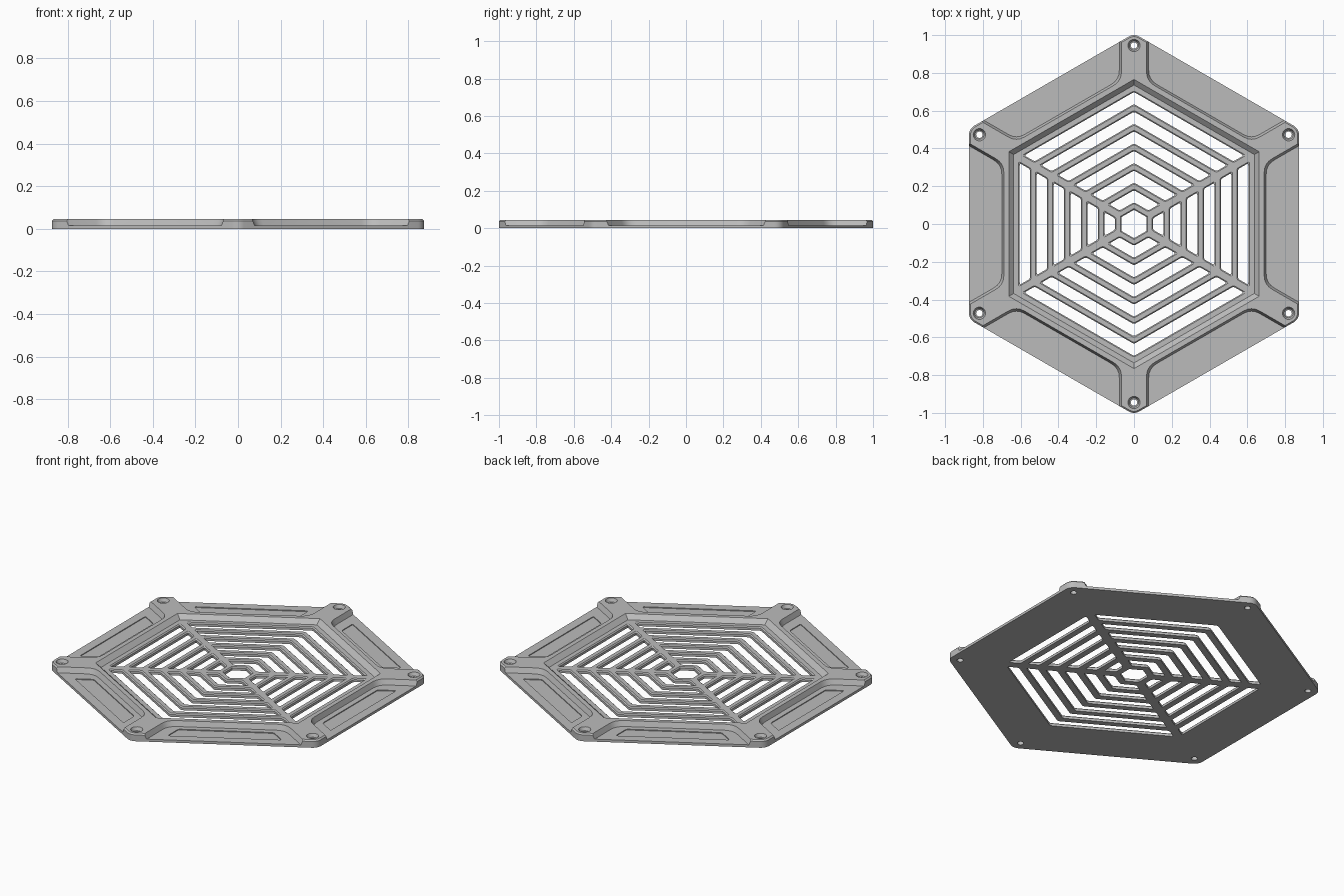
import bpy, bmesh, math
from mathutils import Vector, Matrix

cube = bpy.data.objects.get("Cube")
if cube:
    bpy.data.objects.remove(cube, do_unlink=True)

T30, C30 = math.tan(math.pi / 6), math.cos(math.pi / 6)
HEIGHT, WEB, PANEL = 0.045, 0.02, 0.015

grey = bpy.data.materials.new("light grey plastic")
grey.use_nodes = True
grey.diffuse_color = (0.5, 0.5, 0.5, 1)
grey.node_tree.nodes["Principled BSDF"].inputs["Base Color"].default_value = (0.5, 0.5, 0.5, 1)


def turn(points, degrees):
    m = Matrix.Rotation(math.radians(degrees), 2)
    return [m @ Vector(p) for p in points]


def rounded(points, radius, steps=4):
    """Round every corner of an outline."""
    out = []
    pts = [Vector(p) for p in points]
    for i, p in enumerate(pts):
        a = p + (pts[i - 1] - p).normalized() * radius
        b = p + (pts[(i + 1) % len(pts)] - p).normalized() * radius
        for s in range(steps + 1):
            t = s / steps
            out.append(a * (1 - t) ** 2 + p * 2 * t * (1 - t) + b * t ** 2)
    return out


def circle(radius, centre=(0, 0), count=24, start=0):
    return [Vector(centre) + Vector((math.cos(a), math.sin(a))) * radius
            for a in (math.radians(start) + math.tau * i / count for i in range(count))]


def hexagon(apothem):
    return circle(apothem / C30, count=6, start=30)


def trapezoid(a, b, gap):
    """Strip along the +x side, its ends parallel to the corner spokes."""
    ya, yb = a * T30 - gap / C30, b * T30 - gap / C30
    return [(a, -ya), (b, -yb), (b, yb), (a, ya)]


def chevron(a, b, gap):
    """Strip bent around the +y corner, between two spokes."""
    first, second = turn(trapezoid(a, b, gap), 60), turn(trapezoid(a, b, gap), 120)
    return [first[1], Vector((0, b / C30)), second[2],
            second[3], Vector((0, a / C30)), first[0]]


def loft(name, stacks):
    """Solids made by joining outlines at rising heights."""
    bm = bmesh.new()
    for stack in stacks:
        rings = [[bm.verts.new((p[0], p[1], z)) for p in line] for z, line in stack]
        bm.faces.new(rings[0][::-1])
        bm.faces.new(rings[-1])
        for low, high in zip(rings, rings[1:]):
            for i in range(len(low)):
                j = (i + 1) % len(low)
                bm.faces.new((low[i], low[j], high[j], high[i]))
    bmesh.ops.recalc_face_normals(bm, faces=bm.faces)
    mesh = bpy.data.meshes.new(name)
    bm.to_mesh(mesh)
    bm.free()
    obj = bpy.data.objects.new(name, mesh)
    bpy.context.collection.objects.link(obj)
    mesh.materials.append(grey)
    return obj


# Body: rounded hexagon with a chamfered upper edge
corners = [p for p in circle(0.945, count=6, start=30)]


def body_outline(radius):
    return [c + Vector((math.cos(a), math.sin(a))) * radius
            for i, c in enumerate(corners)
            for a in (math.radians(60 * i + s) for s in range(0, 61, 10))]


grille = loft("fan_grille", [[(0, body_outline(0.055)), (HEIGHT - 0.008, body_outline(0.055)),
                              (HEIGHT, body_outline(0.047))]])


def cut(name, stacks):
    cutter = loft(name, stacks)
    cutter.hide_render = True
    mod = grille.modifiers.new(name, "BOOLEAN")
    mod.operation, mod.solver, mod.object = "DIFFERENCE", "EXACT", cutter
    bpy.context.view_layer.objects.active = grille
    bpy.ops.object.modifier_apply(modifier=name)
    bpy.data.objects.remove(cutter, do_unlink=True)


# Central well with sloping walls
cut("well", [[(WEB, hexagon(0.637)), (HEIGHT + 0.005, hexagon(0.668))]])

# Six lowered side panels between the corner arms, each with a shallow pocket
cut("panels", [[(PANEL, turn(rounded(trapezoid(0.7, 1.0, 0.078), 0.05), 60 * i)),
                (HEIGHT + 0.005, turn(rounded(trapezoid(0.687, 1.0, 0.064), 0.05), 60 * i))]
               for i in range(6)])
cut("pockets", [[(z, turn(rounded(trapezoid(0.732, 0.82, 0.144), 0.012), 60 * i))
                 for z in (PANEL - 0.005, HEIGHT)] for i in range(6)])

# Web slots: straight ones left and right, bent ones front and back
slots = []
for k in range(6):
    inner, outer = 0.1 + 0.09 * k, 0.155 + 0.09 * k
    for shape, angles in ((trapezoid, (0, 180)), (chevron, (0, 180))):
        for angle in angles:
            slots.append([(z, turn(rounded(shape(inner - g, outer + g, 0.024 - g), 0.012, 3), angle))
                          for z, g in ((-0.01, 0), (WEB - 0.006, 0), (WEB + 0.002, 0.008))])
slots.append([(-0.01, hexagon(0.065)), (WEB - 0.006, hexagon(0.065)), (WEB + 0.002, hexagon(0.073))])
cut("slots", slots)

# Countersunk screw holes in the corners
cut("screw_holes", [[(-0.01, circle(0.017, c)), (0.025, circle(0.017, c)),
                     (0.026, circle(0.024, c)), (HEIGHT + 0.005, circle(0.035, c))]
                    for c in corners])

# Flat faces with sharp edges, smooth round corners
bpy.ops.object.select_all(action="DESELECT")
grille.select_set(True)
bpy.context.view_layer.objects.active = grille
bpy.ops.object.shade_smooth_by_angle(angle=math.radians(25))
